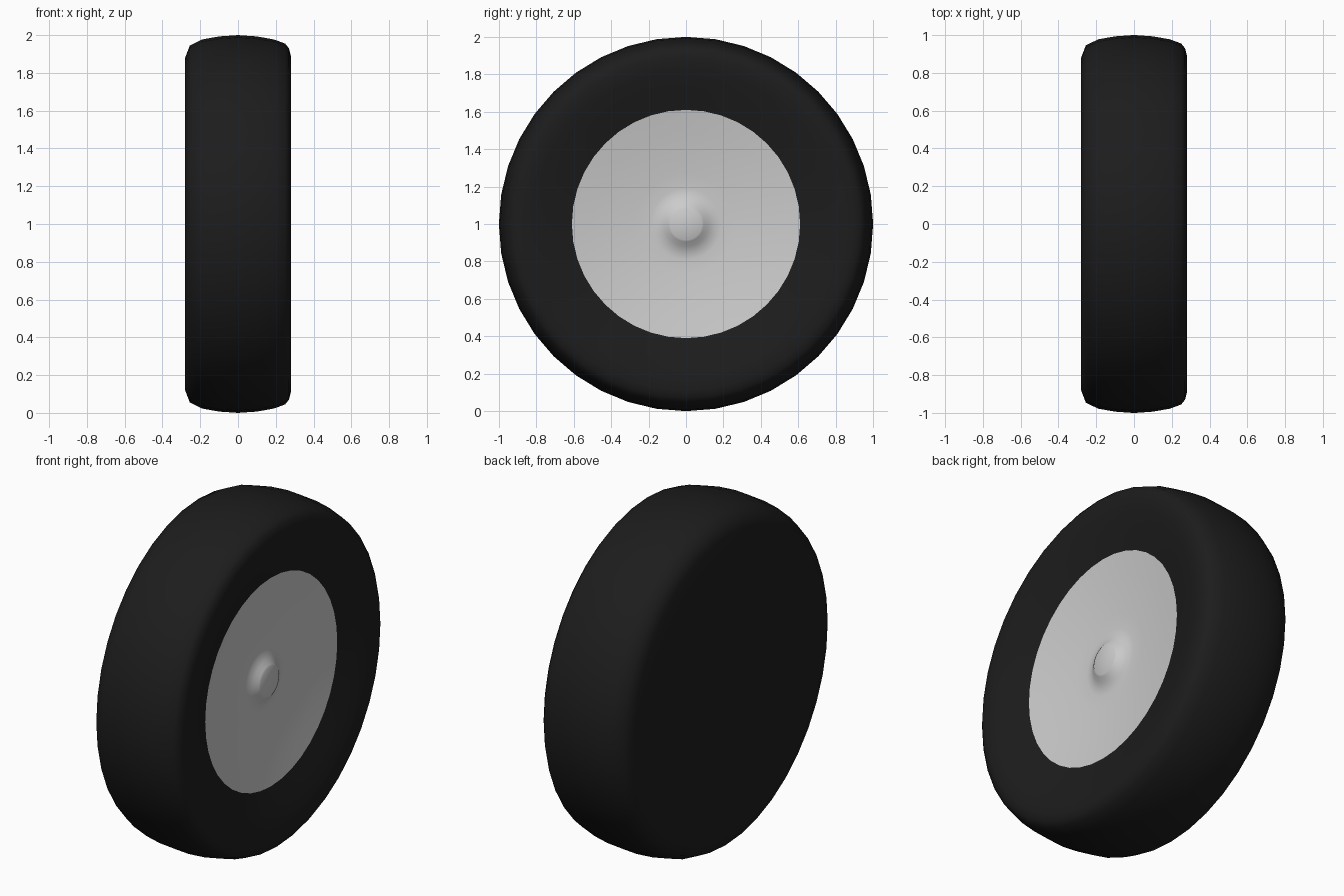
import bpy, bmesh
from math import cos, sin, pi, radians

if "Cube" in bpy.data.objects:
    bpy.data.objects.remove(bpy.data.objects["Cube"])

SIDES = 40
AXLE_Z = 1.0


def lathe(name, profile, color=None, angle=40):
    """Revolve (x, radius) points around the x-directed axle."""
    bm = bmesh.new()
    rings = []
    for x, r in profile:
        if r == 0:
            rings.append([bm.verts.new((x, 0, AXLE_Z))])
        else:
            rings.append([bm.verts.new((x, r * sin(2 * pi * i / SIDES),
                                        AXLE_Z + r * cos(2 * pi * i / SIDES)))
                          for i in range(SIDES)])
    for a, b in zip(rings, rings[1:]):
        for i in range(SIDES):
            j = (i + 1) % SIDES
            if len(a) == 1:
                bm.faces.new((a[0], b[i], b[j]))
            elif len(b) == 1:
                bm.faces.new((a[i], b[0], a[j]))
            else:
                bm.faces.new((a[i], b[i], b[j], a[j]))
    bmesh.ops.recalc_face_normals(bm, faces=bm.faces)
    mesh = bpy.data.meshes.new(name)
    # the open dish must face outward (+x)
    if color is None and sum(f.normal.x * f.calc_area() for f in bm.faces) < 0:
        bmesh.ops.reverse_faces(bm, faces=bm.faces)
    bm.to_mesh(mesh)
    bm.free()
    obj = bpy.data.objects.new(name, mesh)
    bpy.context.collection.objects.link(obj)
    if color:
        mat = bpy.data.materials.new(name + "_material")
        mat.diffuse_color = color
        mat.use_nodes = True
        mat.node_tree.nodes["Principled BSDF"].inputs["Base Color"].default_value = mat.diffuse_color
        mesh.materials.append(mat)
    bpy.ops.object.select_all(action='DESELECT')
    obj.select_set(True)
    bpy.context.view_layer.objects.active = obj
    bpy.ops.object.shade_smooth_by_angle(angle=radians(angle))
    return obj


# Tyre: flat closed back, rounded tread, outer sidewall sloping in to the disc
lathe("tyre", [
    (-0.28, 0), (-0.28, 0.61), (-0.28, 0.88), (-0.255, 0.945),
    (-0.19, 0.977), (-0.10, 0.993), (0, 1.0), (0.10, 0.993),
    (0.19, 0.977), (0.25, 0.955), (0.27, 0.93), (0.28, 0.89),
    (0.271, 0.82), (0.249, 0.73), (0.215, 0.61),
], (0.012, 0.012, 0.012, 1), 60)

# Shallow dished wheel disc with a raised centre hub
lathe("wheel_disc", [
    (0.215, 0.61), (0.197, 0.50), (0.181, 0.38), (0.17, 0.27),
    (0.164, 0.19), (0.167, 0.155), (0.183, 0.12), (0.2, 0.095),
    (0.206, 0.085), (0.206, 0),
], None, 60)
